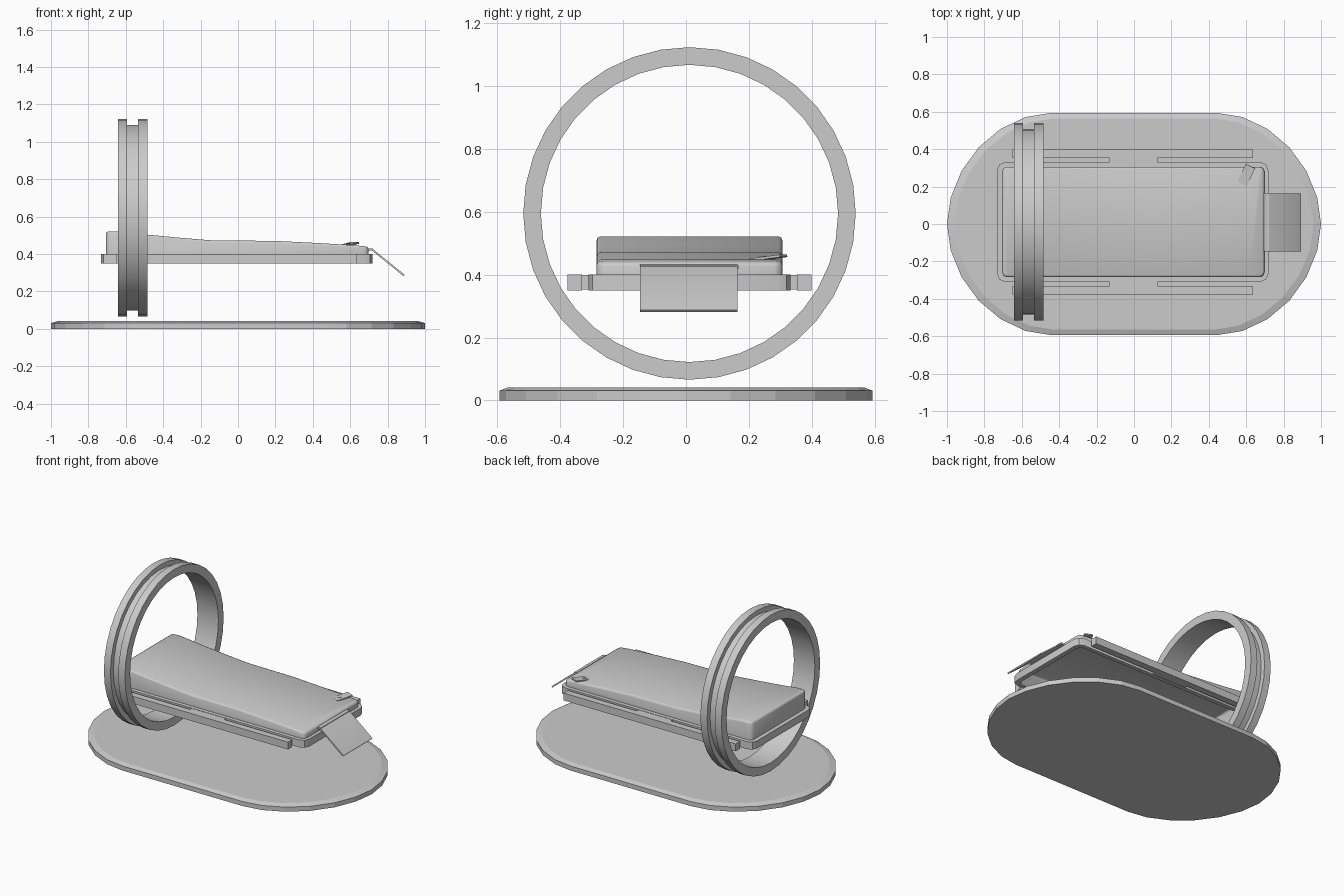
import bpy, bmesh, math
from mathutils import Vector, Matrix

if "Cube" in bpy.data.objects:
    bpy.data.objects.remove(bpy.data.objects["Cube"])

CY = 0.011  # small sideways offset of the bed and ring


def finish(name, bm, smooth=True, recalc=True):
    if recalc:
        bmesh.ops.recalc_face_normals(bm, faces=bm.faces[:])
    me = bpy.data.meshes.new(name)
    bm.to_mesh(me)
    bm.free()
    ob = bpy.data.objects.new(name, me)
    bpy.context.collection.objects.link(ob)
    if smooth:
        bpy.ops.object.select_all(action='DESELECT')
        ob.select_set(True)
        bpy.context.view_layer.objects.active = ob
        bpy.ops.object.shade_smooth_by_angle(angle=math.radians(smooth))
    return ob


def box(name, lo, hi):
    bm = bmesh.new()
    lo, hi = Vector(lo), Vector(hi)
    bmesh.ops.create_cube(bm, size=1, matrix=Matrix.Translation((lo + hi) / 2)
                          @ Matrix.Diagonal((*(hi - lo), 1)))
    return finish(name, bm, False)


def loft(name, rings, closed=False, angle=30):
    """Join equal-length point loops; cap the ends or close into a tube."""
    bm = bmesh.new()
    loops = [[bm.verts.new(p) for p in r] for r in rings]
    n = len(loops[0])
    pairs = list(zip(loops, loops[1:])) + ([(loops[-1], loops[0])] if closed else [])
    for a, b in pairs:
        for i in range(n):
            j = (i + 1) % n
            bm.faces.new((a[i], a[j], b[j], b[i]))
    if not closed:
        bm.faces.new(loops[0])
        bm.faces.new(loops[-1])
    bmesh.ops.remove_doubles(bm, verts=bm.verts[:], dist=1e-5)
    return finish(name, bm, angle)


def rounded(hx, hy, rx, ry, z, steps, cx=0.0, cy=0.0, power=2.0):
    """Rectangle outline with (super)elliptical corners."""
    pts = []
    for q, (sx, sy) in enumerate(((1, 1), (-1, 1), (-1, -1), (1, -1))):
        for k in range(steps + 1):
            t = math.pi / 2 * (k if q % 2 == 0 else steps - k) / steps
            u, v = (max(f(t), 0.0) ** (2 / power) for f in (math.cos, math.sin))
            pts.append((cx + sx * (hx - rx + rx * u), cy + sy * (hy - ry + ry * v), z))
    return pts


# floor base: round-ended slab with chamfered rim
loft("base_plate", [rounded(1, 0.593, 0.55, 0.593, 0.0, 6, power=1.88),
                    rounded(1, 0.593, 0.55, 0.593, 0.031, 6, power=1.88),
                    rounded(0.96, 0.565, 0.53, 0.565, 0.042, 6, power=1.88)], angle=12)

# open bed frame
out = (0.726, 0.321, 0.045, 0.045)
inn = (0.695, 0.293, 0.03, 0.03)
loft("bed_frame", [rounded(*o, z, 2, -0.007, CY) for o, z in
                   ((out, 0.35), (out, 0.40), (inn, 0.40), (inn, 0.35))], closed=True)

# side rails with their middle brackets
for s, side in ((-1, "front"), (1, "back")):
    ys = sorted((CY + s * 0.342, CY + s * 0.387))
    box(side + "_rail", (-0.65, ys[0], 0.35), (0.637, ys[1], 0.40))
    ys = sorted((CY + s * 0.315, CY + s * 0.345))
    box(side + "_rail_bracket", (-0.13, ys[0], 0.352), (0.125, ys[1], 0.398))

# mattress: side profile extruded across, rounded corners, hollow underneath
profile = [(-0.705, 0.398), (0.697, 0.398), (0.697, 0.439), (0.62, 0.447), (0.42, 0.459),
           (0.2, 0.47), (-0.14, 0.473), (-0.3, 0.486), (-0.48, 0.503), (-0.64, 0.521),
           (-0.705, 0.521)]
bm = bmesh.new()
sides = [[bm.verts.new((x, CY + s * 0.295, z)) for x, z in profile] for s in (-1, 1)]
for loop in sides:
    bm.faces.new(loop)
for i in range(len(profile)):
    j = (i + 1) % len(profile)
    bm.faces.new((sides[0][i], sides[0][j], sides[1][j], sides[1][i]))
bmesh.ops.recalc_face_normals(bm, faces=bm.faces[:])
upright = [e for e in bm.edges if abs(e.verts[0].co.z - e.verts[1].co.z) > 0.03
           and abs(e.verts[0].co.x - e.verts[1].co.x) < 0.001]
bmesh.ops.bevel(bm, geom=upright, offset=0.025, segments=2, profile=0.5, affect='EDGES')
rim = [e for e in bm.edges if e.calc_face_angle(0) > math.radians(50)
       and min(v.co.z for v in e.verts) > 0.41]
bmesh.ops.bevel(bm, geom=rim, offset=0.012, segments=2, profile=0.5, affect='EDGES')
under = [f for f in bm.faces if f.normal.z < -0.9]
bmesh.ops.delete(bm, geom=under, context='FACES_ONLY')
finish("mattress", bm, 50, recalc=False)

# scanner ring with a groove around the outside
section = [(-0.642, 0.472), (-0.642, 0.528), (-0.593, 0.528), (-0.593, 0.496),
           (-0.535, 0.496), (-0.535, 0.528), (-0.485, 0.528), (-0.485, 0.472)]
N = 36
loft("scanner_ring", [[(x, CY + r * math.cos(2 * math.pi * k / N),
                        0.594 + r * math.sin(2 * math.pi * k / N)) for k in range(N)]
                      for x, r in section], closed=True)

# hinged foot flap
box("foot_hinge", (0.685, CY - 0.155, 0.418), (0.722, CY + 0.155, 0.43))
flap = [(0.70, 0.432), (0.722, 0.426), (0.892, 0.288), (0.886, 0.281), (0.717, 0.418), (0.70, 0.424)]
loft("foot_flap", [[(x, CY - 0.002 + s * 0.155, z) for x, z in flap] for s in (-1, 1)])

# small hand control lying on the mattress corner
turn = Matrix.Translation((0.60, 0.262, 0.453)) @ Matrix.Rotation(math.radians(-25), 4, 'Z') \
    @ Matrix.Rotation(math.radians(7), 4, 'X')
control = box("hand_control", (-0.028, -0.053, -0.004), (0.028, 0.053, 0.004))
control.matrix_world = turn
button = box("control_button", (-0.008, -0.03, 0.003), (0.008, -0.012, 0.007))
button.matrix_world = turn
